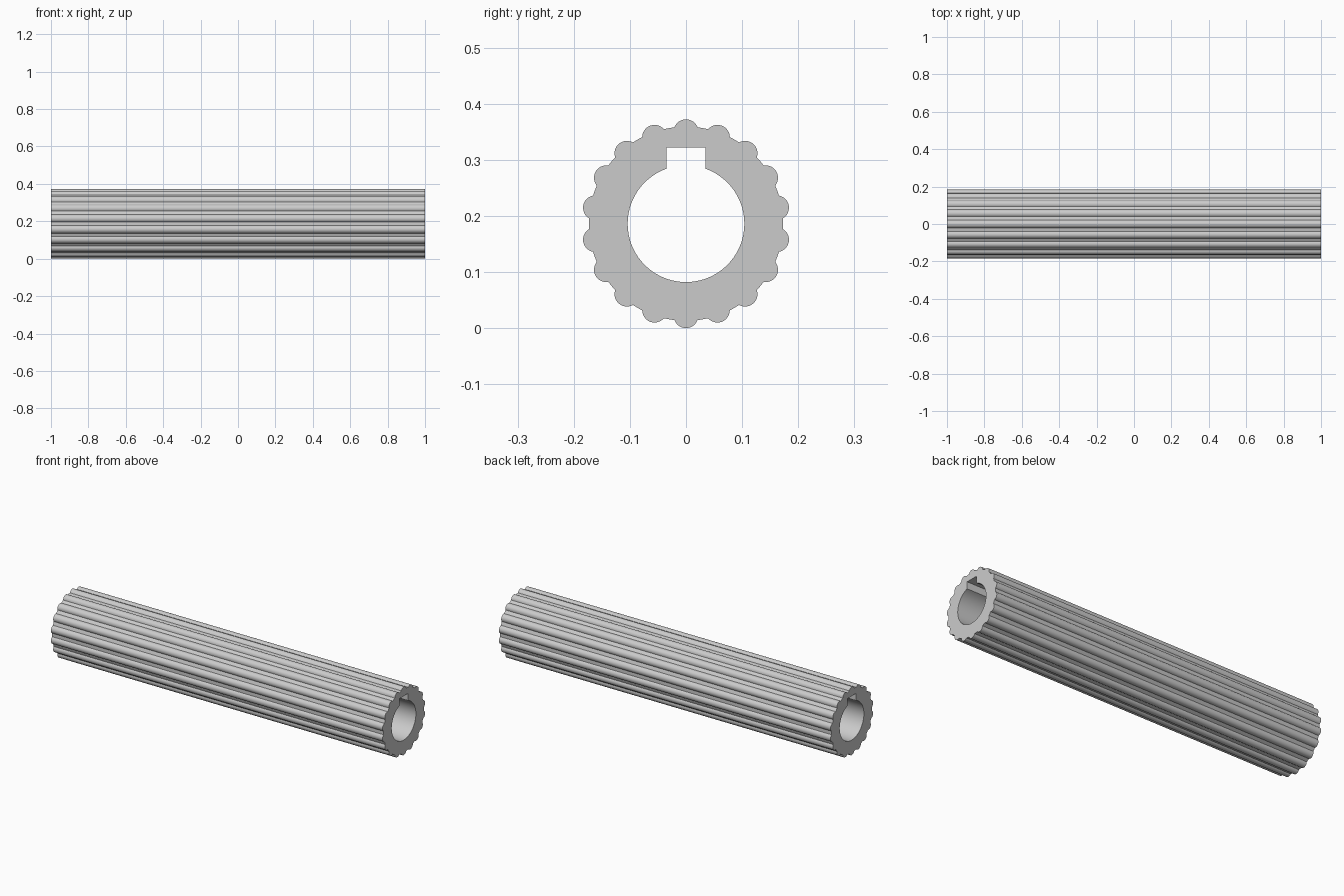
import bpy
import bmesh
from math import sin, cos, acos, asin, radians, pi, sqrt

if "Cube" in bpy.data.objects:
    bpy.data.objects.remove(bpy.data.objects["Cube"])

HALF_LENGTH = 1.0
AXIS_Z = 0.186
LOBES = 18
BODY_R, LOBE_R, LOBE_DIST = 0.173, 0.022, 0.164
BORE_R, KEY_HALF, KEY_TOP = 0.104, 0.035, 0.136
ARC_STEPS, BORE_STEPS = 12, 64


def outer_outline():
    """Round lobes standing on a cylinder, as (y, z) points about the axis."""
    spread = acos((BODY_R**2 - LOBE_DIST**2 - LOBE_R**2) / (2 * LOBE_DIST * LOBE_R))
    points = []
    for i in range(LOBES):
        turn = 2 * pi * i / LOBES
        for k in range(ARC_STEPS + 1):
            a = turn + spread * (2 * k / ARC_STEPS - 1)
            points.append((LOBE_DIST * sin(turn) + LOBE_R * sin(a),
                           LOBE_DIST * cos(turn) + LOBE_R * cos(a)))
        valley = turn + pi / LOBES
        points.append((BODY_R * sin(valley), BODY_R * cos(valley)))
    return points


def bore_outline():
    """Round bore with a square keyway at the top."""
    start = asin(KEY_HALF / BORE_R)
    points = [(-KEY_HALF, KEY_TOP), (KEY_HALF, KEY_TOP)]
    for k in range(BORE_STEPS + 1):
        a = start + (2 * pi - 2 * start) * k / BORE_STEPS
        points.append((BORE_R * sin(a), BORE_R * cos(a)))
    return points


def add_loop(bm, points):
    verts = [bm.verts.new((-HALF_LENGTH, y, z + AXIS_Z)) for y, z in points]
    return [bm.edges.new((v, verts[i - 1])) for i, v in enumerate(verts)]


# Grey material
grey = bpy.data.materials.new("light_grey")
grey.use_nodes = True
colour = (0.6, 0.6, 0.6, 1)
grey.diffuse_color = colour
grey.node_tree.nodes["Principled BSDF"].inputs["Base Color"].default_value = colour

# Fluted sleeve: fill the end section, then extrude it along x
bm = bmesh.new()
edges = add_loop(bm, outer_outline()) + add_loop(bm, bore_outline())
bmesh.ops.triangle_fill(bm, use_beauty=True, edges=edges)
section = bmesh.ops.extrude_face_region(bm, geom=bm.faces[:], use_keep_orig=True)
moved = [g for g in section["geom"] if isinstance(g, bmesh.types.BMVert)]
bmesh.ops.translate(bm, verts=moved, vec=(2 * HALF_LENGTH, 0, 0))
bmesh.ops.recalc_face_normals(bm, faces=bm.faces[:])

mesh = bpy.data.meshes.new("fluted_sleeve")
bm.to_mesh(mesh)
bm.free()
mesh.materials.append(grey)
sleeve = bpy.data.objects.new("fluted_sleeve", mesh)
bpy.context.collection.objects.link(sleeve)

# Smooth lobes and bore, sharp ends and keyway
bpy.ops.object.select_all(action="DESELECT")
sleeve.select_set(True)
bpy.context.view_layer.objects.active = sleeve
bpy.ops.object.shade_smooth_by_angle(angle=radians(30))
